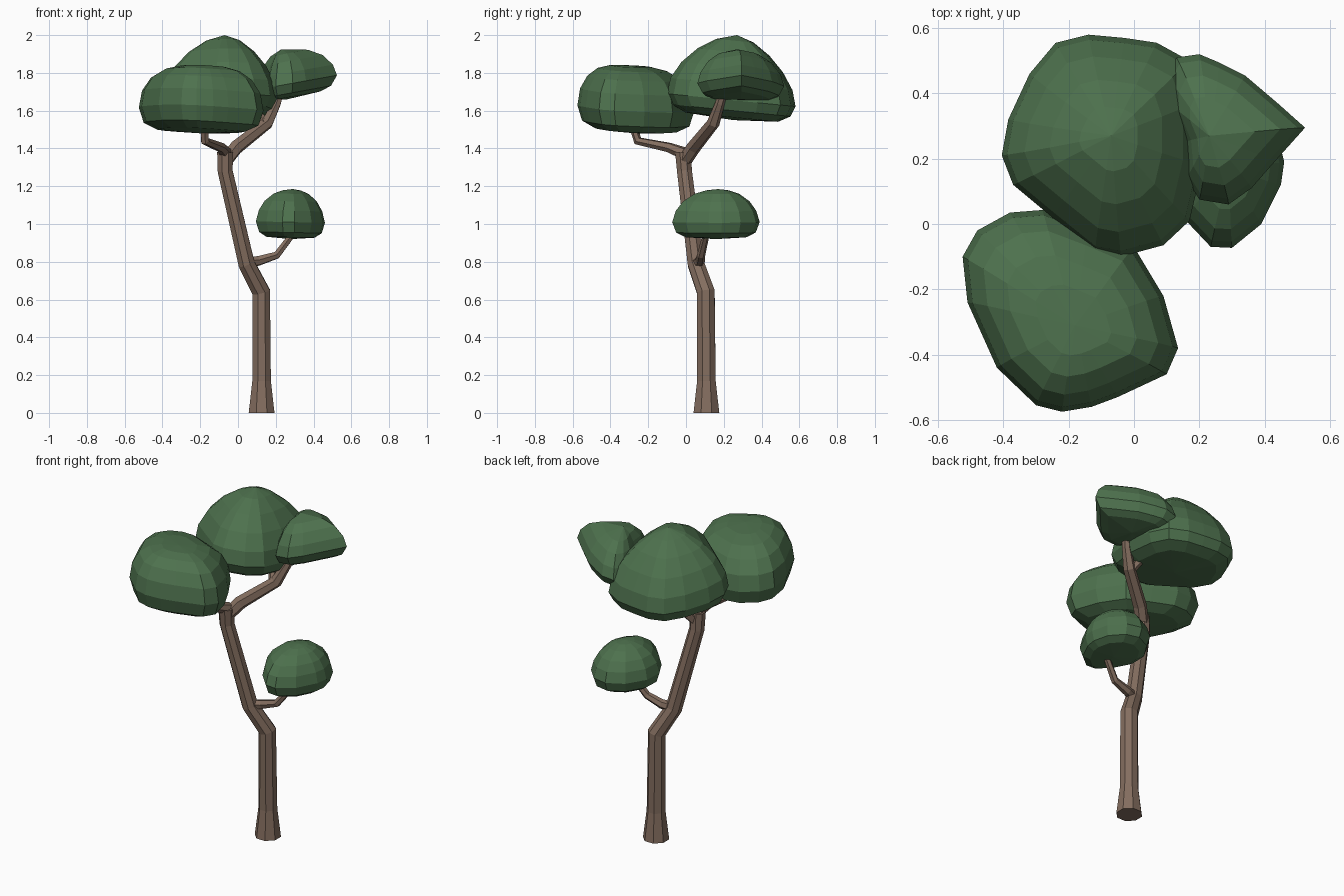
import bpy, bmesh
from math import cos, sin, pi
from mathutils import Vector


def material(name, rgb):
    m = bpy.data.materials.new(name)
    m.diffuse_color = (*rgb, 1)
    return m


BARK = material("bark", (0.23, 0.155, 0.115))
LEAF = material("leaf", (0.075, 0.165, 0.075))


def skin_rings(name, rings, mat, bottom=None, top=None):
    """Join rings of points with quads; close ends with a point or a flat cap."""
    bm = bmesh.new()
    loops = [[bm.verts.new(p) for p in ring] for ring in rings]
    n = len(loops[0])
    for a, b in zip(loops, loops[1:]):
        for i in range(n):
            j = (i + 1) % n
            bm.faces.new((a[i], a[j], b[j], b[i]))
    for loop, tip in ((loops[0], bottom), (loops[-1], top)):
        if tip is None:
            bm.faces.new(loop)
        else:
            v = bm.verts.new(tip)
            for i in range(n):
                bm.faces.new((loop[i], loop[(i + 1) % n], v))
    bmesh.ops.recalc_face_normals(bm, faces=bm.faces)
    mesh = bpy.data.meshes.new(name)
    bm.to_mesh(mesh)
    bm.free()
    mesh.materials.append(mat)
    ob = bpy.data.objects.new(name, mesh)
    bpy.context.collection.objects.link(ob)
    return ob


def limb(name, path, sides=8):
    """Tapered tube through (x, y, z, radius) stations."""
    pts = [Vector(p[:3]) for p in path]
    rings = []
    for k, p in enumerate(pts):
        d = Vector()
        if k > 0:
            d += (p - pts[k - 1]).normalized()
        if k < len(pts) - 1:
            d += (pts[k + 1] - p).normalized()
        q = Vector((0, 0, 1)).rotation_difference(d)
        angles = [2 * pi * (i + 0.5) / sides for i in range(sides)]
        rings.append([p + q @ (Vector((cos(a), sin(a), 0)) * path[k][3] * 1.04)
                      for a in angles])
    return skin_rings(name, rings, BARK)


def clump(name, outline, centre, crown, profile, z_bottom, z_top, slope):
    """Foliage: plan outline scaled by a (z, scale) profile, drifting to the crown."""
    c, t = Vector(centre), Vector(crown)
    zmax = max(profile, key=lambda r: r[1])[0]
    rings = []
    for z, s in profile:
        f = max(0, (z - zmax) / (z_top - zmax))
        mid = c.lerp(t, f * (1 - s))
        ring = []
        for p in outline:
            d = (Vector(p) - c) * s
            ring.append((mid.x + d.x, mid.y + d.y,
                         z + slope[0] * d.x + slope[1] * d.y))
        rings.append(ring)
    return skin_rings(name, rings, LEAF, (*c, z_bottom), (*t, z_top))


# Trunk and boughs
limb("trunk", [(0.125, 0.108, 0, 0.071), (0.125, 0.108, 0.17, 0.051),
               (0.123, 0.105, 0.64, 0.049), (0.045, 0.052, 0.79, 0.045),
               (-0.068, -0.008, 1.28, 0.041), (-0.068, -0.015, 1.38, 0.044)])
limb("right_bough", [(-0.068, -0.01, 1.33, 0.036), (-0.01, 0.04, 1.405, 0.037),
                     (0.155, 0.145, 1.535, 0.033), (0.205, 0.18, 1.64, 0.024),
                     (0.235, 0.21, 1.74, 0.02)], 6)
limb("inner_branch", [(0.14, 0.135, 1.53, 0.025), (0.10, 0.19, 1.60, 0.02),
                      (0.06, 0.23, 1.68, 0.017)], 6)
limb("left_bough", [(-0.06, 0.0, 1.37, 0.033), (-0.09, -0.09, 1.405, 0.026),
                    (-0.175, -0.255, 1.44, 0.023), (-0.18, -0.29, 1.55, 0.02)], 6)
limb("lower_branch", [(0.05, 0.055, 0.795, 0.03), (0.11, 0.075, 0.805, 0.026),
                      (0.205, 0.08, 0.835, 0.021), (0.30, 0.11, 0.96, 0.017)], 6)

# Foliage clumps
clump("back_foliage",
      [(-0.405, 0.21), (-0.385, 0.32), (-0.32, 0.46), (-0.24, 0.555),
       (-0.14, 0.58), (-0.03, 0.57), (0.07, 0.555), (0.17, 0.50), (0.21, 0.38),
       (0.21, 0.18), (0.17, 0.01), (0.09, -0.065), (-0.04, -0.10),
       (-0.12, -0.085), (-0.25, 0.02), (-0.37, 0.12)],
      (-0.08, 0.25), (-0.07, 0.27),
      [(1.565, 0.72), (1.60, 0.92), (1.655, 1.0), (1.74, 0.95), (1.83, 0.79),
       (1.91, 0.56), (1.97, 0.29)], 1.55, 2.0, (0, -0.10))

clump("front_foliage",
      [(-0.525, -0.10), (-0.48, -0.02), (-0.38, 0.035), (-0.28, 0.043),
       (-0.14, -0.01), (0, -0.07), (0.09, -0.22), (0.135, -0.38), (0.10, -0.46),
       (-0.05, -0.53), (-0.13, -0.56), (-0.22, -0.575), (-0.30, -0.555),
       (-0.42, -0.44), (-0.51, -0.24)],
      (-0.20, -0.27), (-0.18, -0.31),
      [(1.495, 0.70), (1.53, 0.92), (1.61, 1.0), (1.70, 0.95), (1.77, 0.81),
       (1.815, 0.60), (1.835, 0.35)], 1.48, 1.84, (-0.05, -0.06))

clump("right_foliage",
      [(0.524, 0.295), (0.43, 0.19), (0.36, 0.11), (0.29, 0.06), (0.20, 0.075),
       (0.16, 0.14), (0.15, 0.25), (0.10, 0.37), (0.10, 0.45), (0.13, 0.51),
       (0.20, 0.52), (0.26, 0.495), (0.34, 0.455), (0.44, 0.37)],
      (0.26, 0.29), (0.23, 0.27),
      [(1.67, 0.66), (1.69, 0.88), (1.74, 1.0), (1.80, 0.92), (1.86, 0.73),
       (1.90, 0.47)], 1.66, 1.925, (0.18, 0))

clump("lower_foliage",
      [(0.15, 0.02), (0.235, -0.07), (0.30, -0.073), (0.39, 0.0), (0.45, 0.12),
       (0.46, 0.19), (0.435, 0.29), (0.36, 0.37), (0.27, 0.39), (0.17, 0.34),
       (0.10, 0.23), (0.095, 0.12)],
      (0.28, 0.16), (0.29, 0.17),
      [(0.93, 0.70), (0.955, 0.91), (1.01, 1.0), (1.07, 0.92), (1.12, 0.76),
       (1.16, 0.51), (1.178, 0.26)], 0.92, 1.185, (-0.02, 0))
